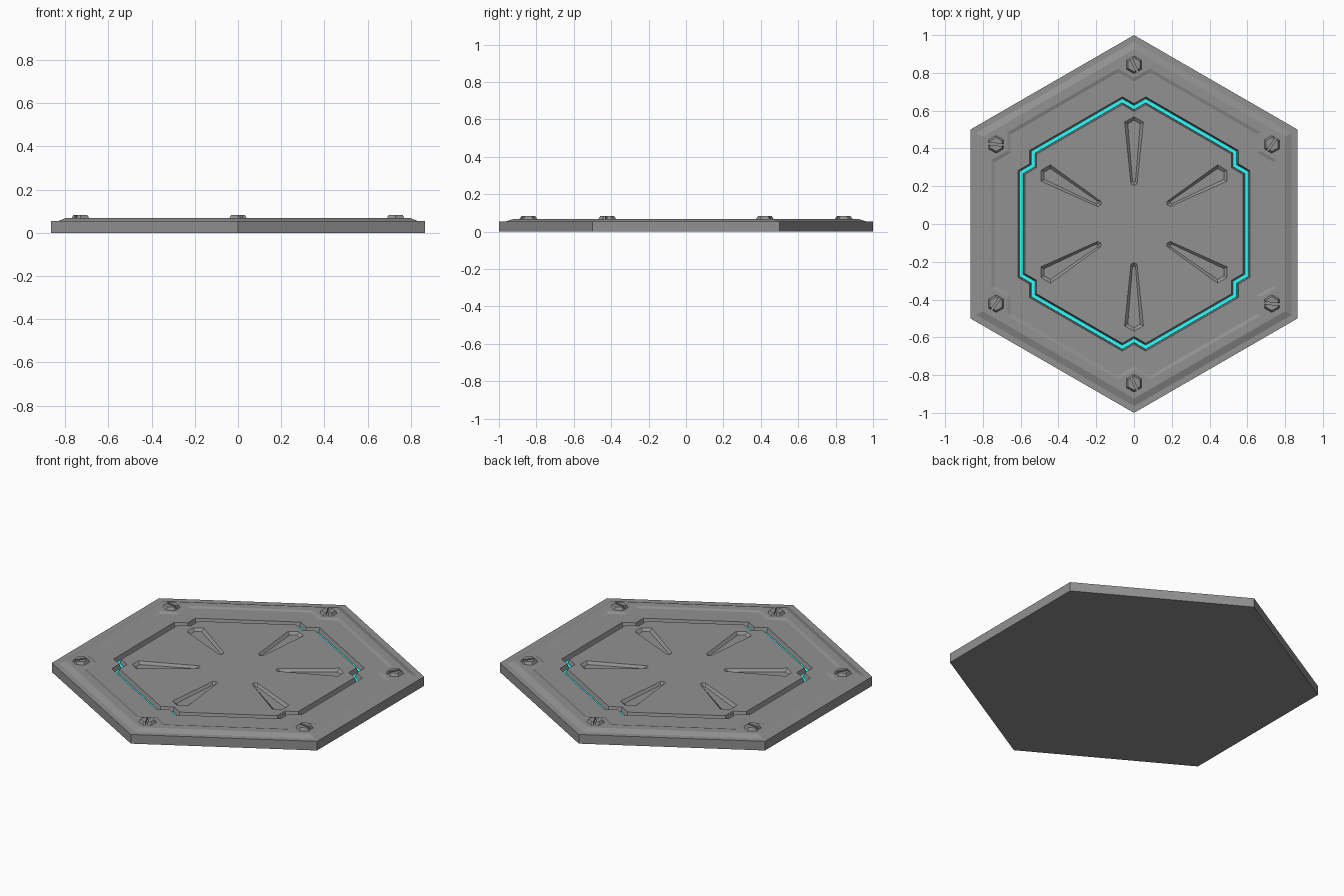
import bpy, bmesh, math
from mathutils import Matrix

if "Cube" in bpy.data.objects:
    bpy.data.objects.remove(bpy.data.objects["Cube"])

T30, C30 = math.tan(math.pi / 6), math.cos(math.pi / 6)


def rotated(pts, k):
    a = k * math.pi / 3
    return [(x * math.cos(a) - y * math.sin(a), x * math.sin(a) + y * math.cos(a)) for x, y in pts]


def hex_loop(apothem, w=0.062, notched=True):
    """18-point hexagon outline; each corner is either sharp or a V notch."""
    c = apothem / C30
    tip = c - 2 * w * T30 if notched else c
    corner = [(w, c - w * T30), (0, tip), (-w, c - w * T30)]
    return [p for k in range(6) for p in rotated(corner, k)]


def ring(bm, pts, z):
    return [bm.verts.new((x, y, z)) for x, y in pts]


def bridge(bm, a, b):
    n = len(a)
    for i in range(n):
        j = (i + 1) % n
        bm.faces.new((a[i], a[j], b[j], b[i]))


def loop_edges(bm, vs):
    return [bm.edges.get((vs[i], vs[i - 1])) for i in range(len(vs))]


def material(name, color):
    mat = bpy.data.materials.new(name)
    mat.diffuse_color = (*color, 1)
    mat.use_nodes = True
    mat.node_tree.nodes["Principled BSDF"].inputs["Base Color"].default_value = mat.diffuse_color
    return mat


def finish(bm, name, mat=None):
    bmesh.ops.recalc_face_normals(bm, faces=bm.faces)
    me = bpy.data.meshes.new(name)
    bm.to_mesh(me)
    bm.free()
    if mat:
        me.materials.append(mat)
    ob = bpy.data.objects.new(name, me)
    bpy.context.collection.objects.link(ob)
    return ob


metal = material("dark_metal", (0.285, 0.285, 0.285))
cyan = material("cyan_light", (0.03, 1.0, 1.0))

# Floor plate: nested outlines from the underside up to the central panel
RIM, TOP, PANEL, FLOOR = 0.054, 0.068, 0.062, 0.036
bm = bmesh.new()
profile = [(C30, 0, 0.062, False), (C30, RIM, 0.062, False),
           (0.835, RIM, 0.062, False), (0.80, TOP, 0.062, False),
           (0.755, TOP, 0.085, True), (0.738, PANEL, 0.085, True),
           (0.614, PANEL, 0.062, True), (0.607, FLOOR, 0.062, True),
           (0.585, FLOOR, 0.062, True), (0.578, PANEL, 0.062, True)]
rings = [ring(bm, hex_loop(a, w, n), z) for a, z, w, n in profile]
bm.faces.new(rings[0])
for a, b in zip(rings, rings[1:]):
    bridge(bm, a, b)

# Six tapered recesses in the central panel
slot_rim = [(0.016, 0.212), (0.05, 0.54), (0, 0.568), (-0.05, 0.54), (-0.016, 0.212), (0, 0.203)]
slot_floor = [(0.008, 0.228), (0.033, 0.53), (0, 0.55), (-0.033, 0.53), (-0.008, 0.228), (0, 0.223)]
fill = loop_edges(bm, rings[-1])
for k in range(6):
    top = ring(bm, rotated(slot_rim, k), PANEL)
    low = ring(bm, rotated(slot_floor, k), PANEL - 0.014)
    bridge(bm, top, low)
    bm.faces.new(low)
    fill += loop_edges(bm, top)
bmesh.ops.triangle_fill(bm, use_beauty=True, edges=fill, normal=(0, 0, 1))
finish(bm, "floor_plate", metal)

# Glowing strip in the bottom of the groove
bm = bmesh.new()
strip = [ring(bm, hex_loop(a), z) for a, z in
         [(0.606, FLOOR), (0.605, FLOOR + 0.003), (0.587, FLOOR + 0.003), (0.586, FLOOR)]]
for i in range(4):
    bridge(bm, strip[i], strip[(i + 1) % 4])
finish(bm, "light_strip", cyan)

# Slotted hexagonal bolt, cut once and repeated at every corner
bm = bmesh.new()
bmesh.ops.create_cone(bm, cap_ends=True, segments=6, radius1=0.048, radius2=0.037, depth=0.017,
                      matrix=Matrix.Translation((0, 0, 0.0065)))
bolt = finish(bm, "bolt_1", metal)
bm = bmesh.new()
bmesh.ops.create_cube(bm, size=1, matrix=Matrix.Rotation(math.radians(115), 4, 'Z')
                      @ Matrix.Translation((0, 0, 0.012)) @ Matrix.Diagonal((0.2, 0.012, 0.022, 1)))
cutter = finish(bm, "bolt_cutter", metal)
cutter.hide_render = True
mod = bolt.modifiers.new("slot", 'BOOLEAN')
mod.object = cutter
mod.operation = 'DIFFERENCE'
mod.solver = 'EXACT'
bpy.context.view_layer.objects.active = bolt
bpy.ops.object.modifier_apply(modifier=mod.name)
bpy.data.objects.remove(cutter)
for k in range(6):
    ob = bolt if k == 0 else bpy.data.objects.new(f"bolt_{k + 1}", bolt.data)
    if k:
        bpy.context.collection.objects.link(ob)
    x, y = rotated([(0, 0.843)], k)[0]
    ob.location = (x, y, TOP)
    ob.rotation_euler.z = k * math.pi / 3
